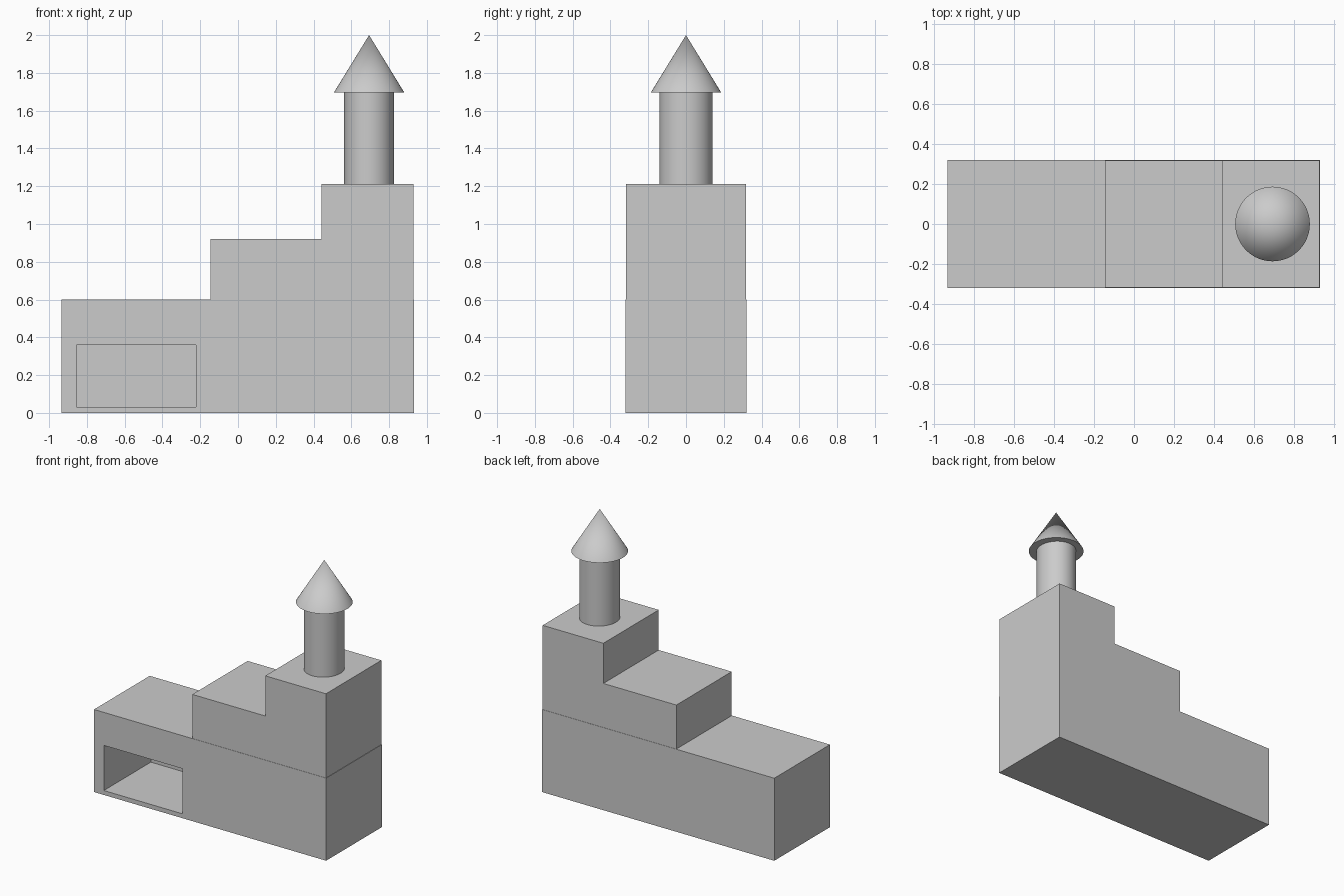
import bpy
import math

if "Cube" in bpy.data.objects:
    bpy.data.objects.remove(bpy.data.objects["Cube"])


def box(name, x0, x1, y0, y1, z0, z1):
    bpy.ops.mesh.primitive_cube_add(size=1)
    ob = bpy.context.object
    ob.name = name
    ob.location = ((x0 + x1) / 2, (y0 + y1) / 2, (z0 + z1) / 2)
    ob.scale = (x1 - x0, y1 - y0, z1 - z0)
    bpy.ops.object.transform_apply(location=True, rotation=False, scale=True)
    return ob


def finish_round(ob, name):
    ob.name = name
    bpy.ops.object.shade_smooth_by_angle(angle=math.radians(40))
    return ob


# Stepped body: base block with two narrower blocks stacked at the right
base = box("base_block", -0.934, 0.933, -0.32, 0.32, 0.0, 0.6)
box("middle_step", -0.145, 0.93, -0.318, 0.318, 0.6, 0.92)
box("top_step", 0.442, 0.93, -0.318, 0.318, 0.92, 1.212)

# Rectangular recess in the front of the base
cutter = box("recess_cutter", -0.855, -0.222, -0.5, 0.22, 0.032, 0.36)
cutter.hide_render = True
cutter.hide_viewport = False
cutter.display_type = 'WIRE'
mod = base.modifiers.new("front_recess", 'BOOLEAN')
mod.operation = 'DIFFERENCE'
mod.solver = 'EXACT'
mod.object = cutter
bpy.context.view_layer.objects.active = base
bpy.ops.object.modifier_apply(modifier=mod.name)
bpy.data.objects.remove(cutter)

# Chimney tower
TX = 0.694
bpy.ops.mesh.primitive_cylinder_add(vertices=48, radius=1, depth=1.695 - 1.212,
                                    location=(TX, 0, (1.695 + 1.212) / 2))
tower = bpy.context.object
tower.scale = (0.132, 0.14, 1)
bpy.ops.object.transform_apply(location=False, rotation=False, scale=True)
finish_round(tower, "tower")

# Conical cap
bpy.ops.mesh.primitive_cone_add(vertices=48, radius1=0.187, radius2=0, depth=0.305,
                                location=(TX, 0, 1.695 + 0.305 / 2))
finish_round(bpy.context.object, "cone_cap")
